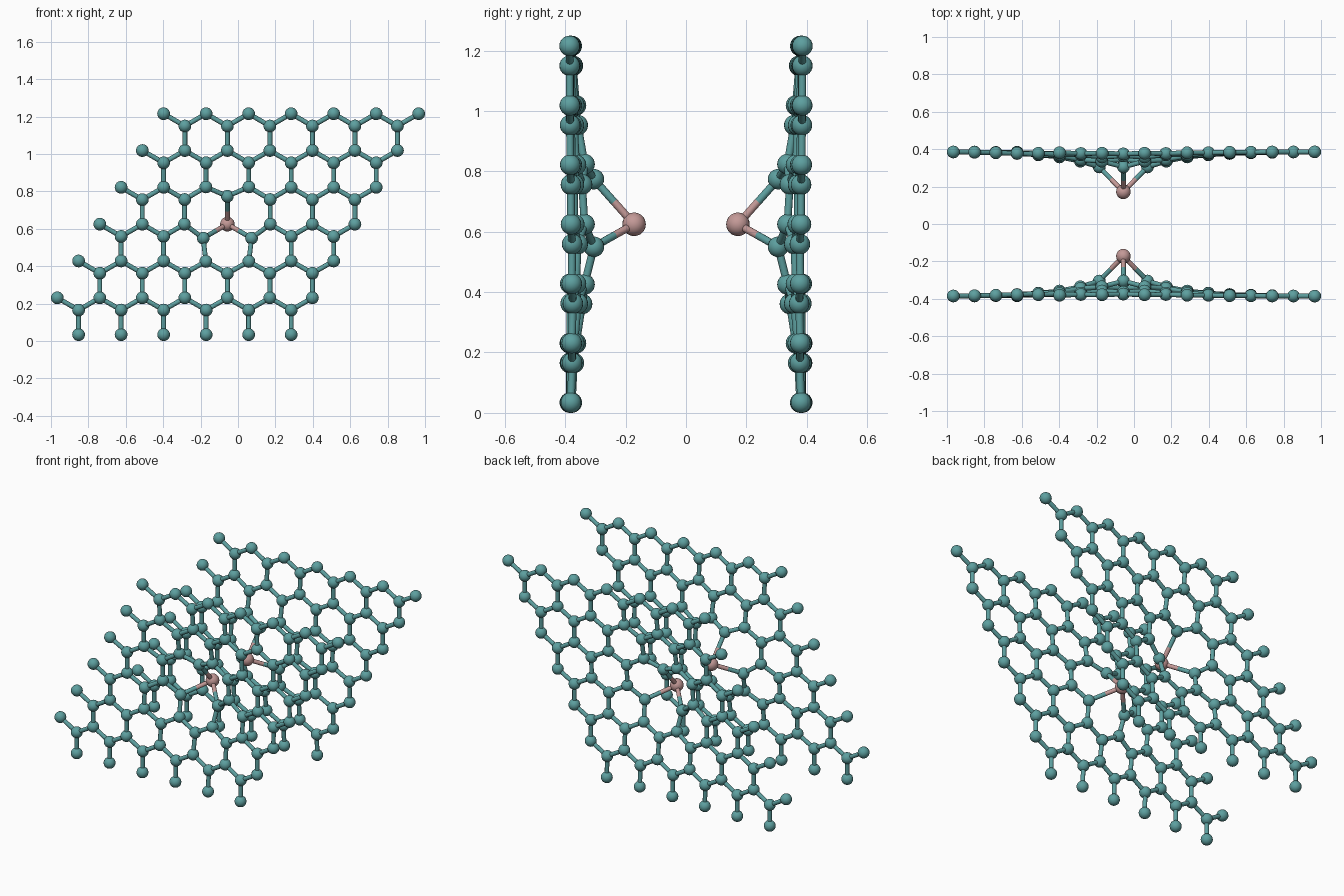
import bpy, bmesh, math
from mathutils import Vector, Matrix

cube = bpy.data.objects.get("Cube")
if cube:
    bpy.data.objects.remove(cube, do_unlink=True)

A = 0.2273                    # lattice spacing
BOND = A / math.sqrt(3)       # bond length in the flat sheet
ROW = A * math.sqrt(3) / 2    # height of one row of cells
N = 6                         # cells per side
ATOM_R, DOPANT_R, BOND_R = 0.034, 0.039, 0.0128
SHEET_Y, DOPANT_PUSH, NEAR_PUSH = 0.386, 0.214, 0.081


def material(name, color):
    m = bpy.data.materials.new(name)
    m.use_nodes = True
    m.diffuse_color = (*color, 1)
    bsdf = m.node_tree.nodes["Principled BSDF"]
    bsdf.inputs["Base Color"].default_value = (*color, 1)
    bsdf.inputs["Roughness"].default_value = 0.5
    return m


TEAL = material("teal", (0.11, 0.35, 0.35))
PINK = material("dusty pink", (0.55, 0.32, 0.31))


def ball(bm, center, radius):
    bmesh.ops.create_uvsphere(bm, u_segments=20, v_segments=12, radius=radius,
                              matrix=Matrix.Translation(center))


def rod(bm, p, q):
    axis = q - p
    rot = axis.to_track_quat('Z', 'Y').to_matrix().to_4x4()
    bmesh.ops.create_cone(bm, cap_ends=True, segments=12, radius1=BOND_R,
                          radius2=BOND_R, depth=axis.length,
                          matrix=Matrix.Translation((p + q) / 2) @ rot)


def finish(bm, name, mat):
    me = bpy.data.meshes.new(name)
    bm.to_mesh(me)
    bm.free()
    me.materials.append(mat)
    ob = bpy.data.objects.new(name, me)
    bpy.context.collection.objects.link(ob)
    bpy.ops.object.select_all(action='DESELECT')
    ob.select_set(True)
    bpy.context.view_layer.objects.active = ob
    bpy.ops.object.shade_smooth_by_angle(angle=math.radians(40))


# Flat honeycomb sites as (x, z)
X0 = ATOM_R - 1 + A / 2
flat = []
for j in range(N + 1):
    for i in range(0 if j == 0 else -1, N):
        site = Vector((X0 + A * (i + j / 2), ATOM_R + ROW * j))
        flat.append(site)
        if i >= 0 and j < N:
            flat.append(site + Vector((0, BOND)))
dopant_site = Vector((X0 + A * 3.5, ATOM_R + ROW * 3))
dopant = min(range(len(flat)), key=lambda k: (flat[k] - dopant_site).length)
pairs = [(a, b) for a in range(len(flat)) for b in range(a)
         if (flat[a] - flat[b]).length < BOND * 1.1]


def bulge(k, side):
    """Place a site in the sheet, drawn inward around the dopant."""
    offset = flat[k] - flat[dopant]
    d = offset.length
    if k == dopant:
        push, spread = DOPANT_PUSH, 0
    else:
        push = NEAR_PUSH * math.exp((BOND - d) / 0.2)
        spread = 0.018 * math.exp((BOND - d) / 0.05) / d
    p = flat[k] + offset * spread
    return Vector((p.x, side * (SHEET_Y - push), p.y))


for label, side in (("front", -1), ("back", 1)):
    points = [bulge(k, side) for k in range(len(flat))]

    # Atoms
    atoms, center = bmesh.new(), bmesh.new()
    for k, p in enumerate(points):
        if k == dopant:
            ball(center, p, DOPANT_R)
        else:
            ball(atoms, p, ATOM_R)

    # Bonds, those at the dopant split halfway between the two colours
    bonds, center_bonds = bmesh.new(), bmesh.new()
    for a, b in pairs:
        if dopant in (a, b):
            other = points[a if b == dopant else b]
            mid = (points[dopant] + other) / 2
            rod(center_bonds, points[dopant], mid)
            rod(bonds, mid, other)
        else:
            rod(bonds, points[a], points[b])

    finish(atoms, label + "_sheet_atoms", TEAL)
    finish(bonds, label + "_sheet_bonds", TEAL)
    finish(center, label + "_dopant_atom", PINK)
    finish(center_bonds, label + "_dopant_bonds", PINK)
